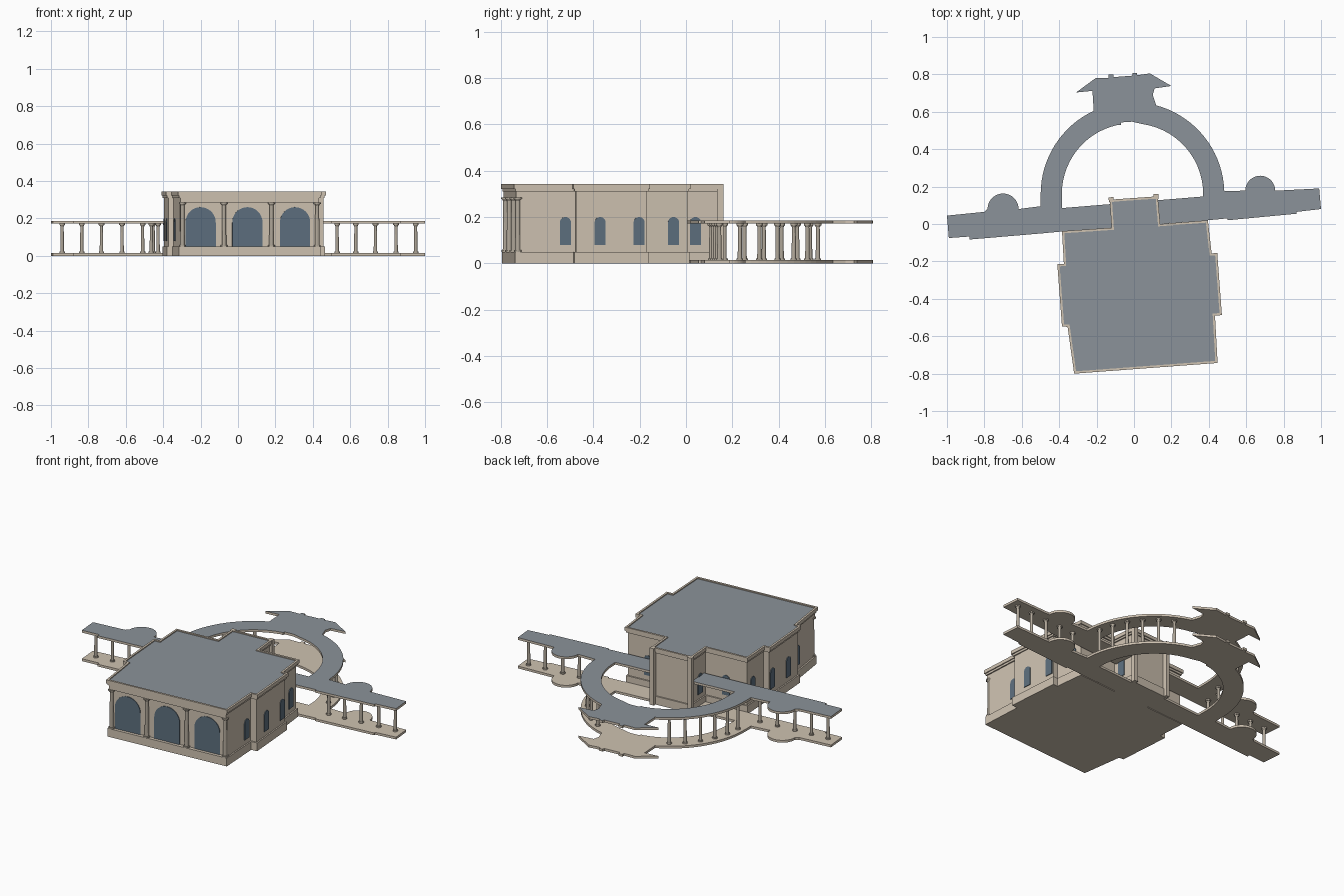
import bpy, bmesh
from math import sin, cos, pi, radians, atan2
from mathutils import Vector, Matrix

if "Cube" in bpy.data.objects:
    bpy.data.objects.remove(bpy.data.objects["Cube"])


def material(name, rgb):
    m = bpy.data.materials.new(name)
    m.diffuse_color = (*rgb, 1)
    m.use_nodes = True
    m.node_tree.nodes["Principled BSDF"].inputs["Base Color"].default_value = m.diffuse_color
    return m


STONE = material("stone", (0.62, 0.54, 0.44))
SHAFT = material("column_stone", (0.45, 0.40, 0.33))
ROOF = material("roof_grey", (0.26, 0.29, 0.32))
GLASS = material("window_blue", (0.11, 0.16, 0.21))


def finish(name, bm, *mats):
    bmesh.ops.recalc_face_normals(bm, faces=bm.faces)
    me = bpy.data.meshes.new(name)
    bm.to_mesh(me)
    bm.free()
    for m in mats:
        me.materials.append(m)
    ob = bpy.data.objects.new(name, me)
    bpy.context.collection.objects.link(ob)
    return ob


def prism(name, loops, z0, z1, side, top=None):
    """Vertical extrusion of an outline; further loops are holes."""
    bm = bmesh.new()
    for loop in loops:
        vs = [bm.verts.new((x, y, z0)) for x, y in loop]
        for a, b in zip(vs, vs[1:] + vs[:1]):
            bm.edges.new((a, b))
    bmesh.ops.triangle_fill(bm, use_beauty=True, edges=bm.edges[:], normal=(0, 0, 1))
    ext = bmesh.ops.extrude_face_region(bm, geom=bm.faces[:], use_keep_orig=True)
    for g in ext["geom"]:
        if isinstance(g, bmesh.types.BMVert):
            g.co.z = z1
    if top:
        for f in bm.faces:
            if all(v.co.z > z1 - 1e-5 for v in f.verts):
                f.material_index = 1
    return finish(name, bm, side, *([top] if top else []))


def inset(pts, d):
    """Mitred inward offset of a counter-clockwise outline."""
    out = []
    for i, p in enumerate(pts):
        a, b, c = Vector(pts[i - 1]), Vector(p), Vector(pts[(i + 1) % len(pts)])
        e, f = (b - a).normalized(), (c - b).normalized()
        n, m = Vector((-e.y, e.x)), Vector((-f.y, f.x))
        out.append(tuple(b + (n + m) * d / (1 + n.dot(m))))
    return out


def arc(cx, cy, r, a0, a1, n):
    return [(cx + r * cos(radians(a0 + (a1 - a0) * i / n)),
             cy + r * sin(radians(a0 + (a1 - a0) * i / n))) for i in range(n + 1)]


def column(name, x, y, z0, z1, r):
    """Round shaft with stepped base and capital."""
    h = 0.008
    prof = [(1.5, z0), (1.5, z0 + h), (1, z0 + h), (0.85, z1 - 2 * h),
            (1.3, z1 - h), (1.6, z1 - h), (1.6, z1)]
    bm = bmesh.new()
    n = 12
    rings = [[bm.verts.new((x + k * r * cos(2 * pi * i / n), y + k * r * sin(2 * pi * i / n), z))
              for i in range(n)] for k, z in prof]
    for lo, hi in zip(rings, rings[1:]):
        for i in range(n):
            bm.faces.new((lo[i], lo[(i + 1) % n], hi[(i + 1) % n], hi[i]))
    bm.faces.new(rings[0][::-1])
    bm.faces.new(rings[-1])
    return finish(name, bm, SHAFT)


def window(name, a, b, t, hw, z0, z1):
    """Round-headed panel on the wall from a to b."""
    a, b = Vector(a), Vector(b)
    p, d = a.lerp(b, t), b - a
    shape = [(-hw, z0), (hw, z0)] + arc(0, z1 - hw, hw, 0, 180, 16)
    bm = bmesh.new()
    f = bm.faces.new([bm.verts.new((x, 0.004, z)) for x, z in shape])
    ext = bmesh.ops.extrude_face_region(bm, geom=[f], use_keep_orig=True)
    for g in ext["geom"]:
        if isinstance(g, bmesh.types.BMVert):
            g.co.y = -0.004
    bm.transform(Matrix.Translation((p.x, p.y, 0)) @ Matrix.Rotation(atan2(d.y, d.x), 4, "Z"))
    return finish(name, bm, GLASS)


# Main hall: plinth, walls, stepped cornice, parapet and roof
hall = [(-.32, -.80), (.447, -.743), (.433, -.49), (.47, -.487), (.445, -.155), (.415, -.157),
        (.395, .02), (.14, 0), (.127, .148), (-.13, .13), (-.12, -.02), (-.385, -.038),
        (-.375, -.213), (-.41, -.215), (-.385, -.548), (-.355, -.55)]
walls = inset(hall, 0.013)
u = (Vector(walls[1]) - Vector(walls[0])).normalized()
back = Vector((-u.y, u.x)) * 0.014
for i in (0, 1):
    walls[i] = tuple(Vector(walls[i]) + back)
prism("hall_plinth", [inset(hall, .005)], 0, .05, STONE)
prism("hall_walls", [walls], .05, .312, STONE)
prism("lower_cornice", [inset(hall, .006)], .31, .322, STONE)
prism("parapet", [hall, inset(hall, .012)], .322, .343, STONE)
prism("hall_roof", [inset(hall, .012)], .32, .337, ROOF)

# Piers on the corners of the rear bay
for i, (x, y) in enumerate([(-.122, .130), (.118, .147)]):
    c = Vector((x, y))
    n = Vector((-u.y, u.x))
    sq = [tuple(c + u * s * .013 + n * t * .013) for s, t in ((-1, -1), (1, -1), (1, 1), (-1, 1))]
    prism(f"bay_pier_{i}", [sq], 0, .343, STONE)

# Front arches and the columns between them
front_a, front_b = walls[0], walls[1]
along = lambda x: (x - front_a[0]) / (front_b[0] - front_a[0])
for i, x in enumerate((-.20, .05, .305)):
    window(f"front_arch_{i}", front_a, front_b, along(x), .081, .05, .26)
for i, x in enumerate((-.298, -.075, .178, .423)):
    p = Vector(front_a).lerp(Vector(front_b), along(x)) - back * 0.6
    column(f"front_column_{i}", p.x, p.y, .05, .285, .012)
prism("front_lintel", [[front_a, front_b] + [tuple(Vector(q) - back * 1.2) for q in (front_b, front_a)]],
      .285, .312, STONE)

# Side and rear windows: wall edge, position along it (mirrored left/right)
for i, (e, t) in enumerate([(1, .82), (3, .34), (3, .89), (5, .66), (7, .37), (6, .5)]):
    for side, k, s in (("right", e, t), ("left", 16 - e, 1 - t)):
        window(f"{side}_window_{i}", walls[k], walls[(k + 1) % 16], s, .024, .08, .20)

# Colonnade plan: two wings, ring walk and rear pavilion
CX, CY = -.008, .16
outer = [(-.99, -.075), (-.88, -.067), (-.88, -.083), (-.49, -.05), (-.385, -.04), (.395, .02),
         (.50, .03), (.50, .02), (.87, .055), (.87, .065), (1, .08), (.99, .19)]
outer += arc(.675, .178, .08, 0, 180, 16)
outer += arc(CX, CY, .491, 2, 75, 18)
outer += [(.10, .69), (.11, .725), (.20, .738), (.085, .805), (.015, .795), (.015, .807), (-.008, .806),
          (-.01, .793), (-.11, .785), (-.11, .80), (-.135, .80), (-.135, .782), (-.205, .78),
          (-.31, .703), (-.222, .712)]
outer += arc(CX, CY, .491, 115, 180, 16) + [(-.50, .095)]
outer += arc(-.70, .08, .083, 0, 180, 16)
outer += [(-.80, .065), (-1, .045)]
court = arc(CX, CY, .378, 0, 82, 14) + [(-.01, .547), (-.07, .543), (-.07, .53)] \
    + arc(CX, CY, .378, 102, 180, 14) + [(-.386, .085), (.37, .147)]
prism("colonnade_floor", [outer, court], 0, .014, STONE)
prism("colonnade_roof", [outer, court], .172, .186, STONE, ROOF)

# Wing columns
for i, x in enumerate((-.94, -.835, -.73, -.62, -.51, .53, .63, .735, .845, .95)):
    column(f"wing_column_{i}", x, .065 + .083 * x, .014, .172, .0095)

# Ring columns, mirrored about the tilted axis
for i in range(6):
    for side, s in (("right", -1), ("left", 1)):
        a = radians(94.2 + s * (30 + 11 * i))
        column(f"ring_column_{side}_{i}", CX + .455 * cos(a), CY + .455 * sin(a), .014, .172, .0095)
